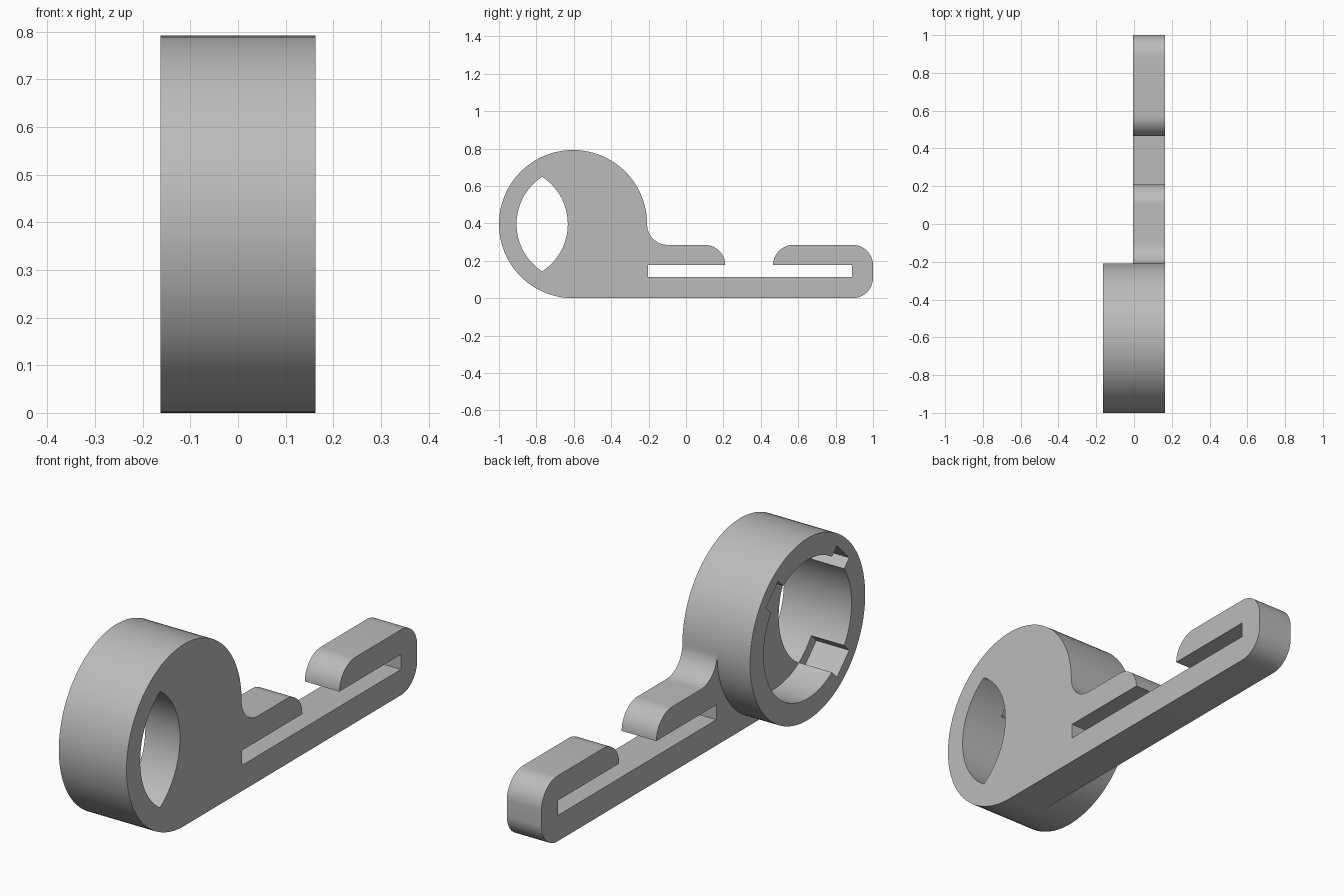
import bpy, bmesh, math
from mathutils import Vector

if "Cube" in bpy.data.objects:
    bpy.data.objects.remove(bpy.data.objects["Cube"], do_unlink=True)

R, BORE = 0.396, 0.302          # ring radii
CY, CZ = R - 1, R               # ring centre in the side plane
HALF, SPLIT = 0.163, -0.004     # half width, where the plate meets the ring
ROUND, TOP = 0.11, 0.285        # corner radius and height of the arm
SLOT_LOW, SLOT_HIGH = 0.112, 0.177

grey = bpy.data.materials.new("grey plastic")
grey.use_nodes = True
grey.diffuse_color = (0.5, 0.5, 0.5, 1)
grey.node_tree.nodes["Principled BSDF"].inputs["Base Color"].default_value = (0.5, 0.5, 0.5, 1)


def arc(cy, cz, r, start, end, steps):
    """Points of an arc in the side plane, angles in degrees."""
    angles = [math.radians(start + (end - start) * i / steps) for i in range(steps + 1)]
    return [(cy + r * math.cos(a), cz + r * math.sin(a)) for a in angles]


def extrude_profile(name, loops, x0, x1):
    """Fill an outline with holes and give it thickness along x."""
    bm = bmesh.new()
    for loop in loops:
        verts = [bm.verts.new((x0, y, z)) for y, z in loop]
        for a, b in zip(verts, verts[1:] + verts[:1]):
            bm.edges.new((a, b))
    bmesh.ops.triangle_fill(bm, edges=bm.edges[:], use_beauty=True, normal=(-1, 0, 0))
    result = bmesh.ops.extrude_face_region(bm, geom=bm.faces[:], use_keep_orig=True)
    moved = [g for g in result["geom"] if isinstance(g, bmesh.types.BMVert)]
    bmesh.ops.translate(bm, verts=moved, vec=Vector((x1 - x0, 0, 0)))
    bmesh.ops.recalc_face_normals(bm, faces=bm.faces[:])
    mesh = bpy.data.meshes.new(name)
    bm.to_mesh(mesh)
    bm.free()
    mesh.materials.append(grey)
    obj = bpy.data.objects.new(name, mesh)
    bpy.context.collection.objects.link(obj)
    return obj


# End plate with the slotted clip arm
gap_left, gap_right, slot_end = 0.21, 0.465, 0.888
slot_start = CY + R + 0.004
outline = arc(CY, CZ, R, 270, 0, 72)
outline += arc(CY + R + ROUND, TOP + ROUND, ROUND, 180, 270, 16)[1:]
outline += arc(gap_left - ROUND, TOP - ROUND, ROUND, 90, 0, 16)
outline[-1] = (gap_left, SLOT_HIGH)
outline += [(slot_start, SLOT_HIGH), (slot_start, SLOT_LOW),
            (slot_end, SLOT_LOW), (slot_end, SLOT_HIGH), (gap_right, SLOT_HIGH)]
outline += arc(gap_right + ROUND, TOP - ROUND, ROUND, 180, 90, 16)[1:]
outline += arc(1 - ROUND, TOP - ROUND, ROUND, 90, 0, 16)
outline += arc(1 - ROUND, ROUND, ROUND, 0, -90, 16)

# Lens-shaped hole where two bore circles overlap
offset = 0.165
spread = math.degrees(math.acos(offset / BORE))
lens = arc(CY, CZ, BORE, 180 - spread, 180 + spread, 32)[:-1]
lens += arc(CY - 2 * offset, CZ, BORE, -spread, spread, 32)[:-1]
plate = extrude_profile("clip_plate", [outline, lens], SPLIT, HALF)

# Ring with three square notches opening into the bore
floor, half_notch = 0.345, 0.06
half_angle = math.degrees(math.asin(half_notch / BORE))
bore = []
for mid, following in ((45, 135), (135, 225), (225, 405)):
    a = math.radians(mid)
    for side in (-half_notch, half_notch):
        bore.append((CY + floor * math.cos(a) - side * math.sin(a),
                     CZ + floor * math.sin(a) + side * math.cos(a)))
    bore += arc(CY, CZ, BORE, mid + half_angle, following - half_angle, (following - mid) // 4)
ring = extrude_profile("socket_ring", [arc(CY, CZ, R, 0, 360, 96)[:-1], bore], -HALF, SPLIT)

# Smooth the curved walls, keep the rims sharp
for obj in (plate, ring):
    bpy.ops.object.select_all(action='DESELECT')
    obj.select_set(True)
    bpy.context.view_layer.objects.active = obj
    bpy.ops.object.shade_smooth_by_angle(angle=math.radians(30))
